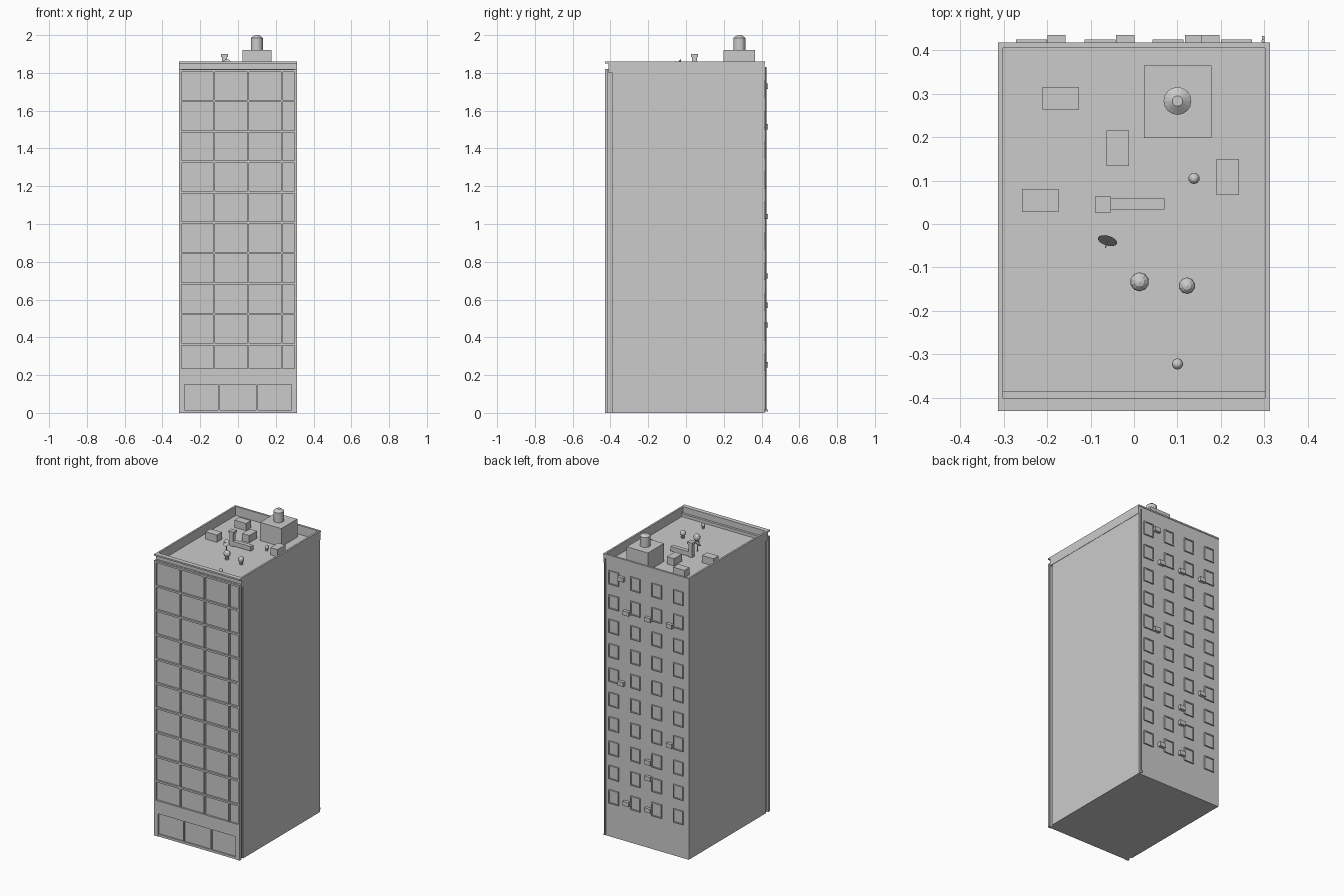
import bpy, bmesh, math
from mathutils import Matrix, Vector

cube = bpy.data.objects.get("Cube")
if cube:
    bpy.data.objects.remove(cube)

grey = bpy.data.materials.new("plain grey")
grey.use_nodes = True
grey.diffuse_color = (0.6, 0.6, 0.6, 1)
grey.node_tree.nodes["Principled BSDF"].inputs["Base Color"].default_value = (0.6, 0.6, 0.6, 1)


def finish(name, bm, smooth=False):
    mesh = bpy.data.meshes.new(name)
    bm.to_mesh(mesh)
    bm.free()
    mesh.materials.append(grey)
    obj = bpy.data.objects.new(name, mesh)
    bpy.context.collection.objects.link(obj)
    for poly in mesh.polygons:
        poly.use_smooth = smooth
    return obj


def add_box(bm, x0, x1, y0, y1, z0, z1):
    size = Matrix.Diagonal((x1 - x0, y1 - y0, z1 - z0, 1))
    place = Matrix.Translation(((x0 + x1) / 2, (y0 + y1) / 2, (z0 + z1) / 2))
    bmesh.ops.create_cube(bm, size=1, matrix=place @ size)


def boxes(name, items):
    bm = bmesh.new()
    for item in items:
        add_box(bm, *item)
    return finish(name, bm)


def add_cone(bm, x, y, z0, z1, r0, r1, sides=16):
    bmesh.ops.create_cone(bm, cap_ends=True, segments=sides, radius1=r0, radius2=r1,
                          depth=z1 - z0, matrix=Matrix.Translation((x, y, (z0 + z1) / 2)))


W, ROOF, TOP = 0.313, 1.80, 1.86
PITCH, FLOORS = 0.161, 10

# Tower core and the narrower neck that carries the front wall
boxes("tower_body", [(-0.311, 0.311, -0.39, 0.415, 0, ROOF)])
boxes("front_glass", [(-0.302, 0.302, -0.418, -0.385, 0, 1.82)])

# Parapet with overhanging cap
walls, caps = [], []
for s in (-1, 1):
    x0, x1 = sorted((s * 0.301, s * W))
    walls.append((x0, x1, -0.41, 0.415, ROOF, 1.85))
    caps.append((x0, x1, -0.43, 0.418, 1.85, TOP))
for y0, y1 in ((-0.41, -0.40), (0.405, 0.415)):
    walls.append((-0.301, 0.301, y0, y1, ROOF, 1.85))
caps += [(-0.301, 0.301, -0.43, -0.40, 1.85, TOP), (-0.301, 0.301, 0.405, 0.418, 1.85, TOP)]
boxes("parapet_walls", walls)
boxes("parapet_cap", caps)

# Front grid of posts, floor bands and mullions
posts = [(-W, -0.300, -0.43, -0.413, 0, 1.82), (0.300, W, -0.43, -0.413, 0, 1.82)]
boxes("front_posts", posts)
bands = []
for i in range(FLOORS):
    z = 1.818 - i * PITCH
    bands.append((-0.30, 0.30, -0.43, -0.416, z - 0.012, z))
bands.append((-0.30, 0.30, -0.43, -0.416, 0.22, 0.236))
boxes("front_floor_bands", bands)
boxes("front_mullions", [(x - 0.004, x + 0.004, -0.429, -0.416, 0.236, 1.81)
                         for x in (-0.126, 0.053, 0.232)])

# Shop front at street level
boxes("ground_frame", [(-0.30, -0.284, -0.43, -0.416, 0, 0.22),
                       (0.284, 0.30, -0.43, -0.416, 0, 0.22),
                       (-0.284, 0.284, -0.428, -0.416, 0.15, 0.22),
                       (-0.284, 0.284, -0.427, -0.416, 0, 0.015)])
boxes("ground_door_posts", [(x - 0.005, x + 0.005, -0.427, -0.416, 0.015, 0.15)
                            for x in (-0.1, 0.1)])

# Rear windows: raised frame with a slightly lower pane
frames, panes = [], []
for cx in (-0.236, -0.078, 0.078, 0.236):
    for i in range(FLOORS):
        z, h, w, t = 1.67 - i * PITCH, 0.09, 0.036, 0.007
        frames += [(cx - w, cx - w + t, 0.41, 0.424, z, z + h),
                   (cx + w - t, cx + w, 0.41, 0.424, z, z + h),
                   (cx - w + t, cx + w - t, 0.41, 0.424, z, z + t),
                   (cx - w + t, cx + w - t, 0.41, 0.424, z + h - t, z + h)]
        panes.append((cx - w + t, cx + w - t, 0.41, 0.419, z + t, z + h - t))
boxes("rear_window_frames", frames)
boxes("rear_window_panes", panes)

# Rear cooling boxes, placed beside some windows
coolers = [(0.176, 1.73), (0.138, 1.515), (-0.02, 1.515), (-0.178, 1.515), (0.176, 1.04),
           (-0.178, 0.725), (-0.02, 0.57), (-0.02, 0.465), (0.138, 0.255), (-0.02, 0.255)]
boxes("rear_cooling_boxes", [(x - 0.021, x + 0.021, 0.41, 0.435, z - 0.014, z + 0.014)
                             for x, z in coolers])

# Rear drain pipe
bm = bmesh.new()
add_cone(bm, 0.297, 0.421, 0.01, 1.83, 0.004, 0.004, 8)
add_box(bm, 0.294, 0.300, 0.415, 0.433, 0.008, 0.018)
finish("drain_pipe", bm)

# Roof hut and water tank
boxes("roof_hut", [(0.023, 0.178, 0.198, 0.365, ROOF, 1.92)])
bm = bmesh.new()
add_cone(bm, 0.1, 0.283, 1.92, 1.985, 0.032, 0.032)
add_cone(bm, 0.1, 0.283, 1.985, 2.0, 0.032, 0.012)
finish("water_tank", bm)

# Roof cooling units
units = [(-0.168, 0.289, 0.042, 0.026), (-0.037, 0.174, 0.026, 0.041),
         (0.216, 0.108, 0.026, 0.041), (-0.216, 0.054, 0.042, 0.026)]
boxes("roof_cooling_units", [(x - a, x + a, y - b, y + b, ROOF, 1.848) for x, y, a, b in units])

# Duct with an upright, flared outlet
boxes("roof_duct", [(-0.06, 0.07, 0.033, 0.06, 1.805, 1.835),
                    (-0.084, -0.059, 0.033, 0.058, ROOF, 1.885),
                    (-0.09, -0.053, 0.027, 0.063, 1.885, 1.9)])

# Round roof vents
bm = bmesh.new()
for x, y, r in ((0.138, 0.105, 0.013), (0.013, -0.133, 0.022),
                (0.122, -0.142, 0.019), (0.1, -0.322, 0.013)):
    add_cone(bm, x, y, ROOF, ROOF + r * 1.3, r * 0.6, r * 0.6, 10)
    bmesh.ops.create_uvsphere(bm, u_segments=10, v_segments=6, radius=r,
                              matrix=Matrix.Translation((x, y, ROOF + r * 1.7)))
finish("roof_vents", bm)

# Satellite dish on a short mast
bm = bmesh.new()
add_cone(bm, -0.06, -0.035, ROOF, 1.85, 0.003, 0.003, 6)
aim = Vector((-0.25, -0.85, 0.5)).to_track_quat("Z", "Y").to_matrix().to_4x4()
place = Matrix.Translation((-0.06, -0.035, 1.85)) @ aim
bmesh.ops.create_cone(bm, cap_ends=True, segments=16, radius1=0.008, radius2=0.023,
                      depth=0.008, matrix=place)
bmesh.ops.create_cone(bm, cap_ends=True, segments=6, radius1=0.0015, radius2=0.0015,
                      depth=0.024, matrix=place @ Matrix.Translation((0, 0, 0.012)))
finish("satellite_dish", bm)
